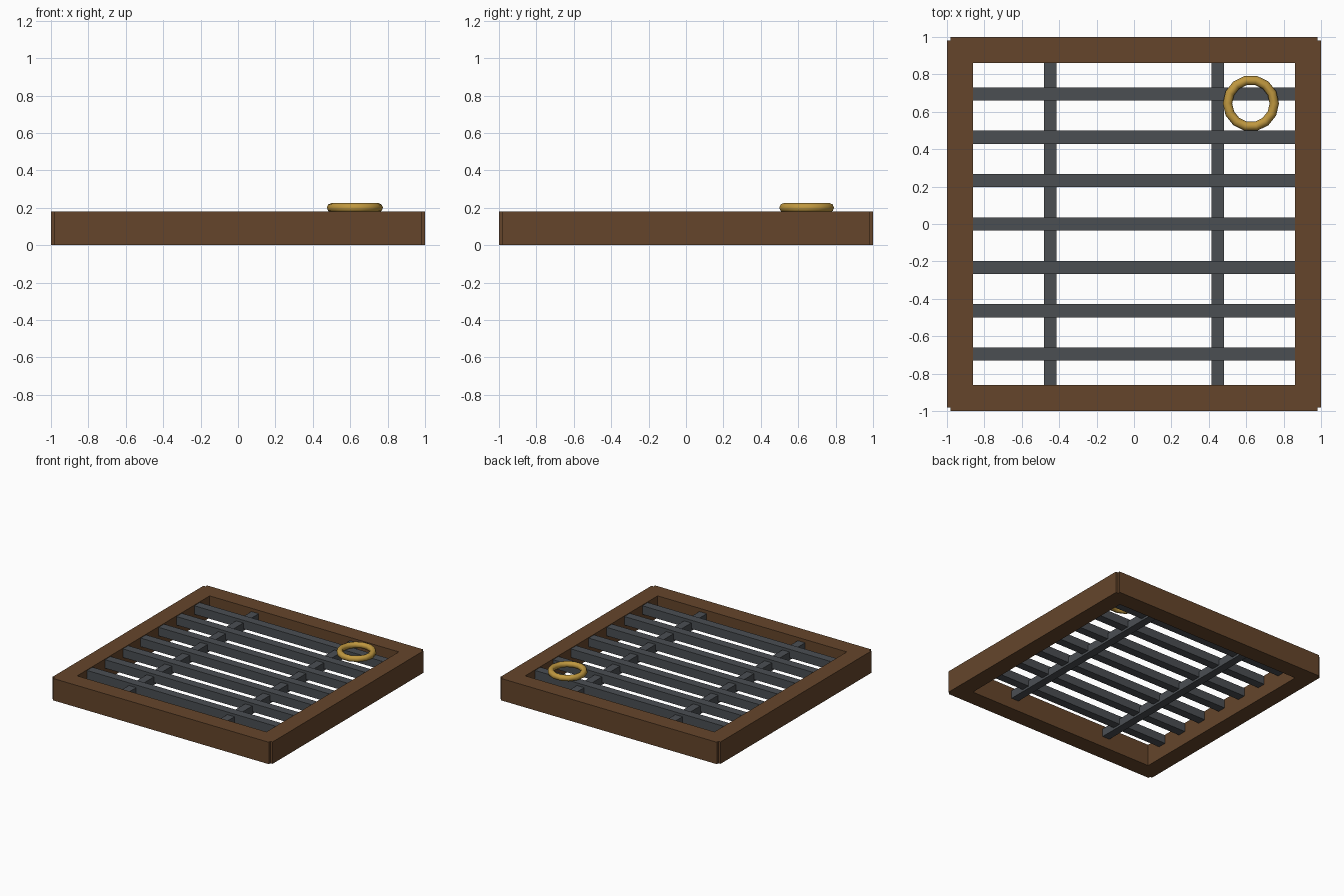
import bpy
from math import radians

if "Cube" in bpy.data.objects:
    bpy.data.objects.remove(bpy.data.objects["Cube"])


def material(name, rgb):
    m = bpy.data.materials.new(name)
    m.diffuse_color = (*rgb, 1)
    m.use_nodes = True
    m.node_tree.nodes["Principled BSDF"].inputs["Base Color"].default_value = m.diffuse_color
    return m


wood = material("brown_wood", (0.130, 0.060, 0.024))
iron = material("dark_iron", (0.069, 0.077, 0.086))
brass = material("brass", (0.52, 0.31, 0.05))


def box(name, centre, size, mat):
    bpy.ops.mesh.primitive_cube_add(size=1, location=centre)
    ob = bpy.context.object
    ob.name = name
    ob.scale = size
    bpy.ops.object.transform_apply(location=False, rotation=False, scale=True)
    ob.data.materials.append(mat)
    return ob


# Wooden frame: four beams, slightly notched at the outer corners
for side, word in ((-1, "front"), (1, "back")):
    box(f"frame_{word}", (0, side * 0.93, 0.09), (1.96, 0.14, 0.18), wood)
for side, word in ((-1, "left"), (1, "right")):
    box(f"frame_{word}", (side * 0.93, 0, 0.09), (0.14, 1.96, 0.18), wood)

# Seven long grate bars
for i in range(7):
    box(f"grate_bar_{i + 1}", (0, (i - 3) * 0.232, 0.14), (1.74, 0.07, 0.07), iron)

# Two cross bars set a little lower
for side, word in ((-1, "left"), (1, "right")):
    box(f"cross_bar_{word}", (side * 0.447, 0, 0.12), (0.066, 1.74, 0.066), iron)

# Pull ring lying on the bars
bpy.ops.mesh.primitive_torus_add(major_radius=0.125, minor_radius=0.025,
                                 major_segments=14, minor_segments=8,
                                 location=(0.625, 0.645, 0.2))
ring = bpy.context.object
ring.name = "pull_ring"
ring.data.materials.append(brass)
bpy.ops.object.shade_smooth_by_angle(angle=radians(50))
